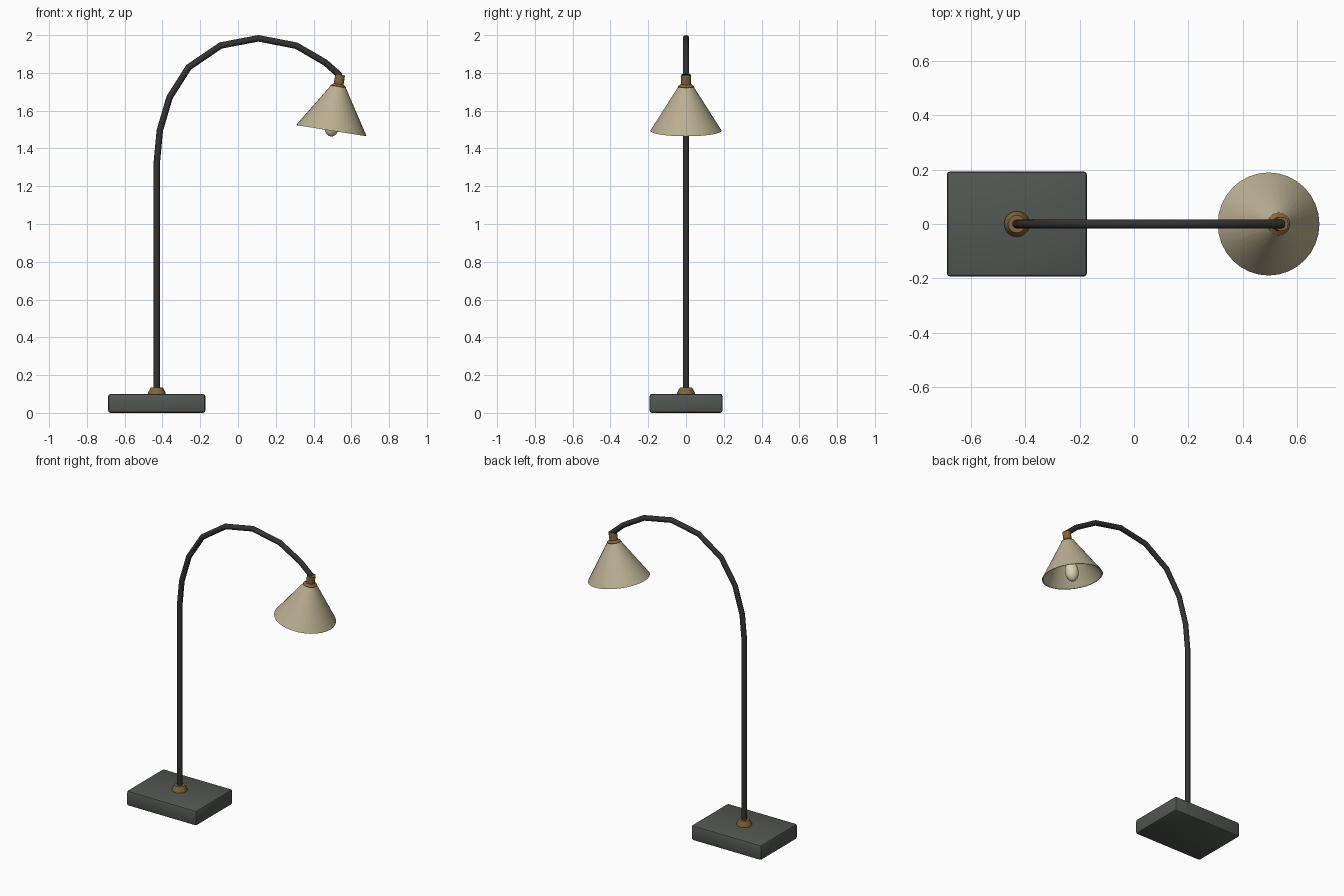
import bpy, bmesh, math
from mathutils import Vector, Matrix

if "Cube" in bpy.data.objects:
    bpy.data.objects.remove(bpy.data.objects["Cube"])

def material(name, rgb):
    m = bpy.data.materials.new(name)
    m.diffuse_color = (*rgb, 1)
    m.use_nodes = True
    m.node_tree.nodes["Principled BSDF"].inputs["Base Color"].default_value = m.diffuse_color
    return m

STONE = material("stone", (0.085, 0.095, 0.085))
IRON = material("iron", (0.035, 0.032, 0.03))
BRASS = material("brass", (0.23, 0.13, 0.045))
LINEN = material("linen", (0.50, 0.43, 0.29))
GLASS = material("glass", (0.72, 0.65, 0.45))

def finish(name, bm, mat, smooth=True, matrix=Matrix()):
    bmesh.ops.recalc_face_normals(bm, faces=bm.faces)
    me = bpy.data.meshes.new(name)
    bm.to_mesh(me)
    bm.free()
    ob = bpy.data.objects.new(name, me)
    bpy.context.collection.objects.link(ob)
    ob.matrix_world = matrix
    me.materials.append(mat)
    if smooth:
        bpy.ops.object.select_all(action='DESELECT')
        ob.select_set(True)
        bpy.context.view_layer.objects.active = ob
        bpy.ops.object.shade_smooth_by_angle(angle=math.radians(35))
    return ob

def lathe(name, profile, mat, matrix, sides=32):
    """Revolve (radius, height) points around local z."""
    bm = bmesh.new()
    vs = [bm.verts.new((r, 0, z)) for r, z in profile]
    es = [bm.edges.new(p) for p in zip(vs, vs[1:])]
    bmesh.ops.spin(bm, geom=vs + es, cent=(0, 0, 0), axis=(0, 0, 1),
                   angle=math.tau, steps=sides)
    bmesh.ops.remove_doubles(bm, verts=bm.verts, dist=1e-5)
    return finish(name, bm, mat, True, matrix)

def tube(name, path, radius, mat, sides=12):
    """Sweep a mitred round section along an (x, z) path."""
    pts = [Vector((x, 0, z)) for x, z in path]
    bm = bmesh.new()
    rings = []
    for i, p in enumerate(pts):
        a = (p - pts[i - 1]).normalized() if i else None
        b = (pts[i + 1] - p).normalized() if i < len(pts) - 1 else None
        t = ((a or b) + (b or a)).normalized()
        n = Vector((-t.z, 0, t.x)) / t.dot(a or b)
        rings.append([bm.verts.new(p + radius * (
            math.cos(math.tau * k / sides) * n
            + math.sin(math.tau * k / sides) * Vector((0, 1, 0))))
            for k in range(sides)])
    for r, s in zip(rings, rings[1:]):
        for k in range(sides):
            j = (k + 1) % sides
            bm.faces.new((r[k], r[j], s[j], s[k]))
    bm.faces.new(rings[0])
    bm.faces.new(rings[-1])
    return finish(name, bm, mat)

PX = -0.43

# Heavy base slab with softened edges
bm = bmesh.new()
bmesh.ops.create_cube(bm, size=1, matrix=Matrix.Translation((PX, 0, 0.05))
                      @ Matrix.Diagonal((0.514, 0.386, 0.1, 1)))
bmesh.ops.bevel(bm, geom=bm.edges[:], offset=0.012, segments=2,
                profile=0.5, affect='EDGES')
finish("base", bm, STONE)

# Brass collar where the pole meets the base
lathe("pole_collar", [(0, 0.095), (0.047, 0.095), (0.047, 0.106), (0.032, 0.135),
                      (0, 0.135)], BRASS, Matrix.Translation((PX, 0, 0)), 24)

# Pole and arched neck in one sweep
tube("pole", [(PX, 0.09), (PX, 1.325), (-0.414, 1.495), (-0.362, 1.671),
              (-0.261, 1.83), (-0.092, 1.945), (0.108, 1.983), (0.309, 1.944),
              (0.462, 1.855), (0.543, 1.783)], 0.017, IRON)

# Lamp head parts share a tilted frame with its origin at the rim centre
head = Matrix.Translation((0.494, 0, 1.494)) @ Matrix.Rotation(math.radians(9), 4, 'Y')

# Thin open conical shade
lathe("shade", [(0.189, 0), (0.041, 0.235), (0.036, 0.235), (0.184, 0), (0.189, 0)],
      LINEN, head)

# Brass socket with a flange closing the shade top
lathe("socket", [(0, 0.228), (0.042, 0.228), (0.042, 0.238), (0.026, 0.25),
                 (0.026, 0.30), (0, 0.30)], BRASS, head, 24)

# Bulb: rounded end below, narrowing into the socket
bulb = [(0.042 * math.sin(a), 0.034 - 0.065 * math.cos(a))
        for a in (math.radians(15 * i) for i in range(10))]
lathe("bulb", bulb + [(0.017, 0.13), (0.017, 0.23), (0, 0.23)], GLASS, head, 24)
